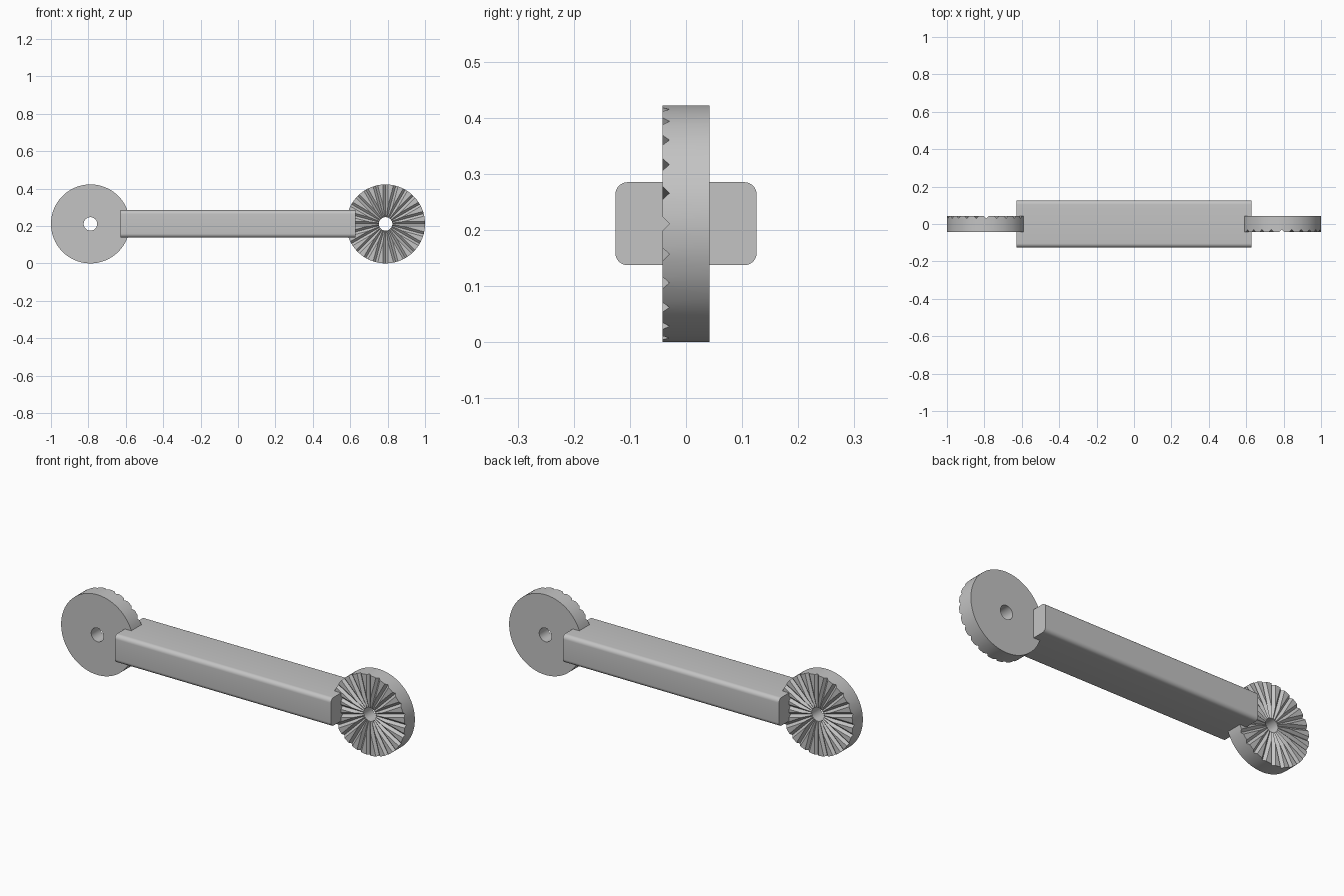
import bpy, bmesh
from math import sin, cos, asin, pi, radians
from mathutils import Matrix

cube = bpy.data.objects.get("Cube")
if cube:
    bpy.data.objects.remove(cube, do_unlink=True)

# Material
grey = bpy.data.materials.new("plain grey")
grey.use_nodes = True
colour = (0.55, 0.55, 0.55, 1)
grey.diffuse_color = colour
grey.node_tree.nodes["Principled BSDF"].inputs["Base Color"].default_value = colour

AXLE_Z = 0.211


def finish(name, bm, location):
    """Turn a bmesh into a smooth-shaded object with sharp edges kept."""
    bmesh.ops.remove_doubles(bm, verts=bm.verts, dist=1e-5)
    bmesh.ops.recalc_face_normals(bm, faces=bm.faces)
    mesh = bpy.data.meshes.new(name)
    bm.to_mesh(mesh)
    bm.free()
    mesh.materials.append(grey)
    ob = bpy.data.objects.new(name, mesh)
    ob.location = location
    bpy.context.collection.objects.link(ob)
    bpy.ops.object.select_all(action="DESELECT")
    ob.select_set(True)
    bpy.context.view_layer.objects.active = ob
    bpy.ops.object.shade_smooth_by_angle(angle=radians(20))
    return ob


def toothed_disc(name, side):
    """Disc with an axle hole and radial V grooves on one face."""
    R, hole, half = 0.211, 0.036, 0.042
    grooves, depth = 24, 0.0125          # 45 degree grooves: half width = depth
    step = pi / grooves
    meet = depth / sin(step)             # radius where neighbouring grooves meet
    bm = bmesh.new()

    def point(r, a, y):
        return bm.verts.new((r * cos(a), y, r * sin(a)))

    def face(*points):
        bm.faces.new([point(*p) for p in points])

    for i in range(grooves):
        a = 2 * step * i
        for s in (1, -1):
            m, e = a + s * step, a + s * asin(depth / R)
            floor = depth - half
            ridge = floor - hole * sin(step)
            # groove slope, flat land between grooves, plain back
            face((hole, a, floor), (R, a, floor), (R, e, -half),
                 (meet, m, -half), (hole, m, ridge))
            face((meet, m, -half), (R, e, -half), (R, m, -half))
            face((hole, a, half), (R, a, half), (R, e, half),
                 (R, m, half), (hole, m, half))
            # axle hole and rim
            face((hole, a, floor), (hole, m, ridge), (hole, m, half), (hole, a, half))
            face((R, a, floor), (R, e, -half), (R, e, half), (R, a, half))
            face((R, e, -half), (R, m, -half), (R, m, half), (R, e, half))
    if side < 0:
        bm.transform(Matrix.Rotation(pi, 4, "Z"))
    return finish(name, bm, (side * 0.789, 0, AXLE_Z))


# Bar with its long edges rounded
bm = bmesh.new()
bmesh.ops.create_cube(bm, size=1)
bm.transform(Matrix.Diagonal((1.258, 0.252, 0.148, 1)))
long_edges = [e for e in bm.edges
              if abs(e.verts[0].co.x - e.verts[1].co.x) > 1]
bmesh.ops.bevel(bm, geom=long_edges, offset=0.022, segments=8,
                profile=0.5, affect="EDGES")
finish("bar", bm, (0, 0, AXLE_Z))

# Discs: teeth face forward on the left, backward on the right
toothed_disc("left_toothed_disc", 1)
toothed_disc("right_toothed_disc", -1)
